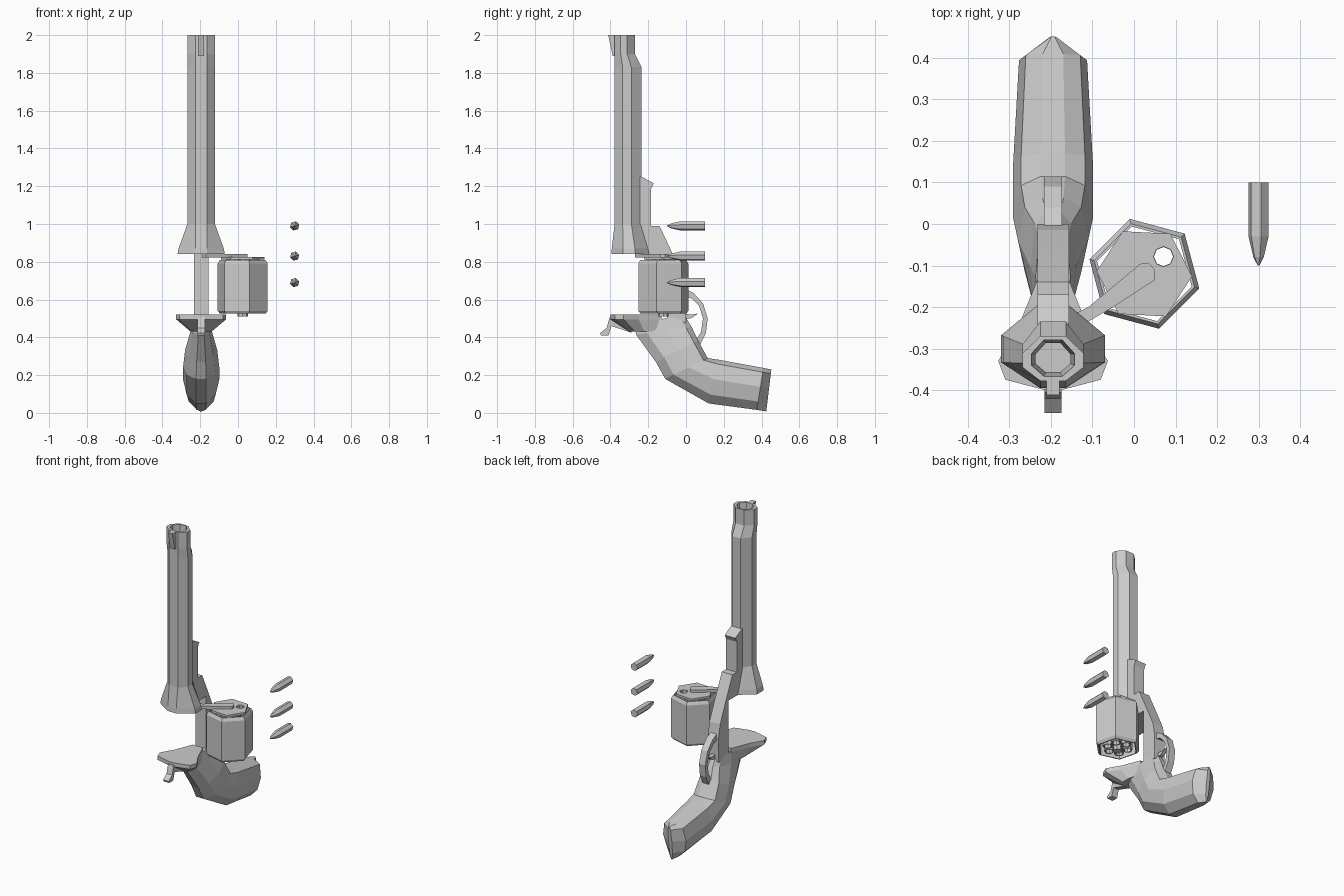
import bpy, bmesh
from math import cos, sin, radians, tau

if "Cube" in bpy.data.objects:
    bpy.data.objects.remove(bpy.data.objects["Cube"])

CX = -0.195                      # centre plane of the gun body
CYL = (0.025, -0.12)             # axis of the swung-out cylinder


def loft(name, rings, closed=False):
    """Skin equal-sized rings; cap the ends, or join last to first."""
    bm = bmesh.new()
    vs = [[bm.verts.new(p) for p in r] for r in rings]
    n = len(vs[0])
    pairs = list(zip(vs, vs[1:])) + ([(vs[-1], vs[0])] if closed else [])
    for a, b in pairs:
        for i in range(n):
            j = (i + 1) % n
            bm.faces.new((a[i], a[j], b[j], b[i]))
    if not closed:
        bm.faces.new(vs[0])
        bm.faces.new(vs[-1])
    bmesh.ops.recalc_face_normals(bm, faces=bm.faces)
    me = bpy.data.meshes.new(name)
    bm.to_mesh(me)
    bm.free()
    ob = bpy.data.objects.new(name, me)
    bpy.context.collection.objects.link(ob)
    return ob


def plate(name, profile, half):
    """Side profile (y, z) extruded either side of the centre plane."""
    return loft(name, [[(CX + s * half, y, z) for y, z in profile] for s in (-1, 1)])


def ngon(c, r, z, n, turn=0):
    return [(c[0] + r * cos(radians(turn) + tau * i / n),
             c[1] + r * sin(radians(turn) + tau * i / n), z) for i in range(n)]


def mirrored(half, z):
    """Full outline from (half width, y) points, front to back."""
    return [(CX + w, y, z) for w, y in half] + [(CX - w, y, z) for w, y in reversed(half)]


# barrel: eight-sided tube with under-lug, flared base and open bore
def barrel_ring(w, front, back, z, k=0.42):
    d = back - front
    return mirrored([(w * k, front), (w, front + d * 0.3),
                     (w, front + d * 0.62), (w * k, back)], z)


loft("barrel", [
    barrel_ring(0.125, -0.395, -0.19, 0.84, 0.25),
    barrel_ring(0.12, -0.393, -0.195, 0.87, 0.25),
    barrel_ring(0.073, -0.378, -0.235, 1.0),
    barrel_ring(0.073, -0.378, -0.235, 1.83),
    barrel_ring(0.073, -0.378, -0.27, 1.9),
    barrel_ring(0.073, -0.378, -0.27, 2.0),
    barrel_ring(0.052, -0.367, -0.279, 2.0),
    barrel_ring(0.042, -0.357, -0.287, 1.88),
    barrel_ring(0.042, -0.357, -0.287, 0.84),
], closed=True)

# front sight
plate("front_sight", [(-0.37, 1.89), (-0.388, 1.89), (-0.412, 2.0), (-0.37, 2.0)], 0.016)

# frame: lug under the barrel running down into the rear column
plate("frame", [(-0.25, 1.25), (-0.235, 1.25), (-0.17, 1.215), (-0.185, 1.185),
                (-0.185, 0.99), (-0.14, 0.99), (-0.065, 0.83), (-0.015, 0.72),
                (0.0, 0.64), (0.0, 0.48), (-0.1, 0.45), (-0.1, 0.84), (-0.26, 0.84)], 0.038)

# recoil shield
shield = [(0.02, -0.40), (0.115, -0.375), (0.132, -0.33), (0.085, -0.25), (0.036, -0.13)]
lower = [(0.015, -0.30), (0.04, -0.295), (0.055, -0.27), (0.055, -0.22), (0.036, -0.13)]
loft("recoil_shield", [mirrored(shield, 0.52), mirrored(shield, 0.495), mirrored(lower, 0.43)])

# hammer
plate("hammer", [(-0.38, 0.51), (-0.405, 0.505), (-0.42, 0.45), (-0.455, 0.422), (-0.45, 0.41),
                 (-0.41, 0.41), (-0.395, 0.46), (-0.29, 0.425), (-0.28, 0.48)], 0.02)

# grip: many-sided section swept along the curved handle
GRIP = [((-0.01, 0.52), (-0.27, 0.47), 0.042),
        ((0.03, 0.455), (-0.265, 0.415), 0.055),
        ((0.063, 0.385), (-0.16, 0.27), 0.085),
        ((0.115, 0.29), (-0.11, 0.18), 0.096),
        ((0.17, 0.282), (0.12, 0.05), 0.096),
        ((0.41, 0.238), (0.375, 0.016), 0.082),
        ((0.452, 0.23), (0.425, 0.008), 0.012)]
SECTION = [(0, 0.3), (0.1, 0.8), (0.45, 1), (0.8, 0.8), (1, 0.28)]


def grip_ring(f, b, w):
    side = [(w * k, f[0] + (b[0] - f[0]) * t, f[1] + (b[1] - f[1]) * t) for t, k in SECTION]
    return ([(CX + x, y, z) for x, y, z in side]
            + [(CX - x, y, z) for x, y, z in reversed(side)])


loft("grip", [grip_ring(*g) for g in GRIP])

# trigger guard and trigger
outer = [(-0.01, 0.66), (0.04, 0.635), (0.09, 0.58), (0.115, 0.5), (0.105, 0.42), (0.075, 0.36)]
inner = [(0.05, 0.38), (0.08, 0.43), (0.09, 0.5), (0.07, 0.565), (0.03, 0.605), (-0.01, 0.62)]
plate("trigger_guard", outer + inner, 0.022)
plate("trigger", [(-0.01, 0.525), (0.03, 0.52), (0.065, 0.527), (0.03, 0.502), (-0.01, 0.495)], 0.012)

# cylinder shell
loft("cylinder_shell", [ngon(CYL, r, z, 6, 45) for r, z in
                        [(0.125, 0.525), (0.137, 0.54), (0.137, 0.79), (0.125, 0.81),
                         (0.118, 0.81), (0.118, 0.525)]], closed=True)

# six chamber tubes
for i in range(6):
    a = radians(42 + 60 * i)
    c = (CYL[0] + 0.062 * cos(a), CYL[1] + 0.062 * sin(a))
    loft(f"chamber_{i + 1}", [ngon(c, r, z, 8) for r, z in
                              [(0.029, 0.53), (0.029, 0.815), (0.023, 0.815), (0.023, 0.53)]],
         closed=True)
    if i == 0:
        cutter = loft("chamber_cutter", [ngon(c, 0.024, z, 8) for z in (0.78, 0.9)])
        cutter.hide_render = True
        cutter.hide_set(True)

# cylinder top plate with the one open chamber
cap = loft("cylinder_plate", [ngon(CYL, 0.115, z, 6, -3) for z in (0.812, 0.826)])
cut = cap.modifiers.new("open_chamber", "BOOLEAN")
cut.operation = "DIFFERENCE"
cut.solver = "EXACT"
cut.object = cutter

# cylinder axle and crane arm
loft("cylinder_axle", [ngon(CYL, 0.027, z, 8) for z in (0.51, 0.825)])
arm = [(-0.17, -0.27), (-0.05, -0.20), (0.05, -0.135), (0.05, -0.11),
       (0.035, -0.093), (0.015, -0.096), (-0.11, -0.20), (-0.19, -0.24)]
loft("crane_arm", [[(x, y, z) for x, y in arm] for z in (0.822, 0.842)])

# three loose cartridges
for i, z in enumerate((0.69, 0.83, 0.99)):
    rings = [(0.1, 0.025), (-0.03, 0.025), (-0.08, 0.013), (-0.1, 0.002)]
    loft(f"cartridge_{i + 1}", [[(x, y, h) for x, h, _ in ngon((0.3, z), r, 0, 6, 15)]
                                for y, r in rings])
